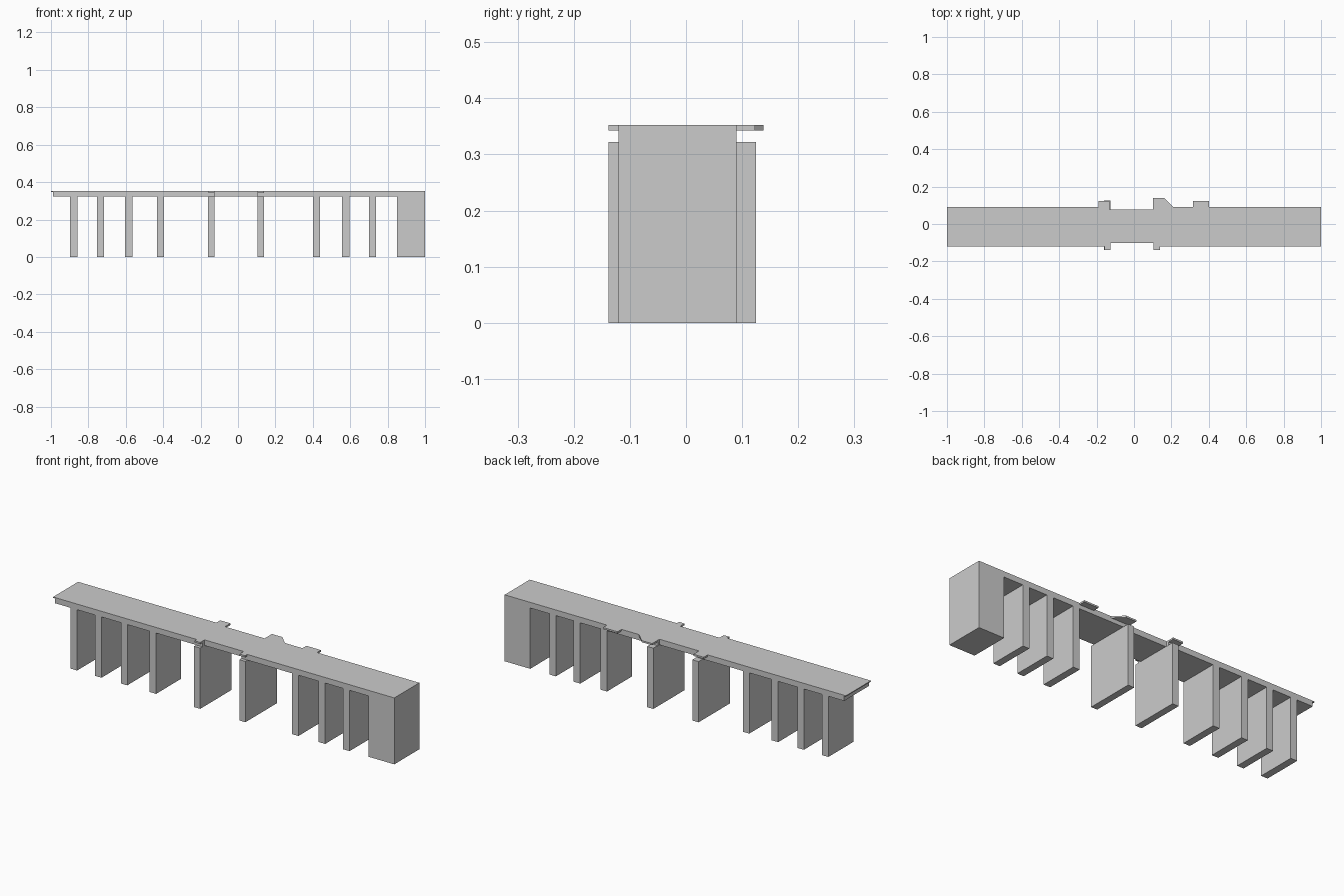
import bpy, bmesh

if "Cube" in bpy.data.objects:
    bpy.data.objects.remove(bpy.data.objects["Cube"])

FRONT, BACK = -0.12, 0.09      # deck edges
SOFFIT, TOP = 0.322, 0.352     # deck underside and road surface


def prism(name, outline, z0, z1):
    """Extrude a plan outline (x, y) from z0 to z1."""
    bm = bmesh.new()
    face = bm.faces.new([bm.verts.new((x, y, z0)) for x, y in outline])
    ext = bmesh.ops.extrude_face_region(bm, geom=[face])
    verts = [v for v in ext["geom"] if isinstance(v, bmesh.types.BMVert)]
    bmesh.ops.translate(bm, verts=verts, vec=(0, 0, z1 - z0))
    bmesh.ops.recalc_face_normals(bm, faces=bm.faces)
    mesh = bpy.data.meshes.new(name)
    bm.to_mesh(mesh)
    bm.free()
    obj = bpy.data.objects.new(name, mesh)
    bpy.context.collection.objects.link(obj)
    return obj


def block(name, x0, x1, y0, y1, z0, z1):
    return prism(name, [(x0, y0), (x1, y0), (x1, y1), (x0, y1)], z0, z1)


# Deck, narrowed over the central span
prism("deck", [
    (-0.99, FRONT), (-0.125, FRONT), (-0.125, -0.102), (0.105, -0.102),
    (0.105, FRONT), (1, FRONT), (1, BACK), (0.102, BACK),
    (0.102, 0.077), (-0.13, 0.077), (-0.13, BACK), (-0.99, BACK),
], SOFFIT, TOP)

# Thin slab lip at the open end
block("end_lip", -1.0, -0.99, FRONT, BACK, 0.347, TOP)

# Solid abutment at the other end
block("abutment", 0.85, 1.0, FRONT, BACK, 0, SOFFIT)

# Regular piers
for i, x in enumerate((-0.878, -0.735, -0.584, -0.415, 0.419, 0.576, 0.719)):
    block(f"pier_{i + 1}", x - 0.019, x + 0.019, FRONT, BACK, 0, SOFFIT)

# Wider piers on each side of the central span
for name, x0, x1 in (("left", -0.161, -0.125), ("right", 0.104, 0.14)):
    block(f"central_pier_{name}", x0, x1, -0.138, 0.125, 0, SOFFIT)

# Thin balconies along both edges
Z = 0.343
block("front_balcony_left", -0.157, -0.125, -0.138, FRONT, Z, TOP)
block("front_balcony_right", 0.105, 0.138, -0.138, FRONT, Z, TOP)
block("back_balcony_left", -0.19, -0.13, BACK, 0.123, Z, TOP)
block("back_balcony_right", 0.315, 0.4, BACK, 0.123, Z, TOP)
prism("back_balcony_middle", [(0.102, BACK), (0.212, BACK), (0.163, 0.138), (0.102, 0.138)], Z, TOP)
